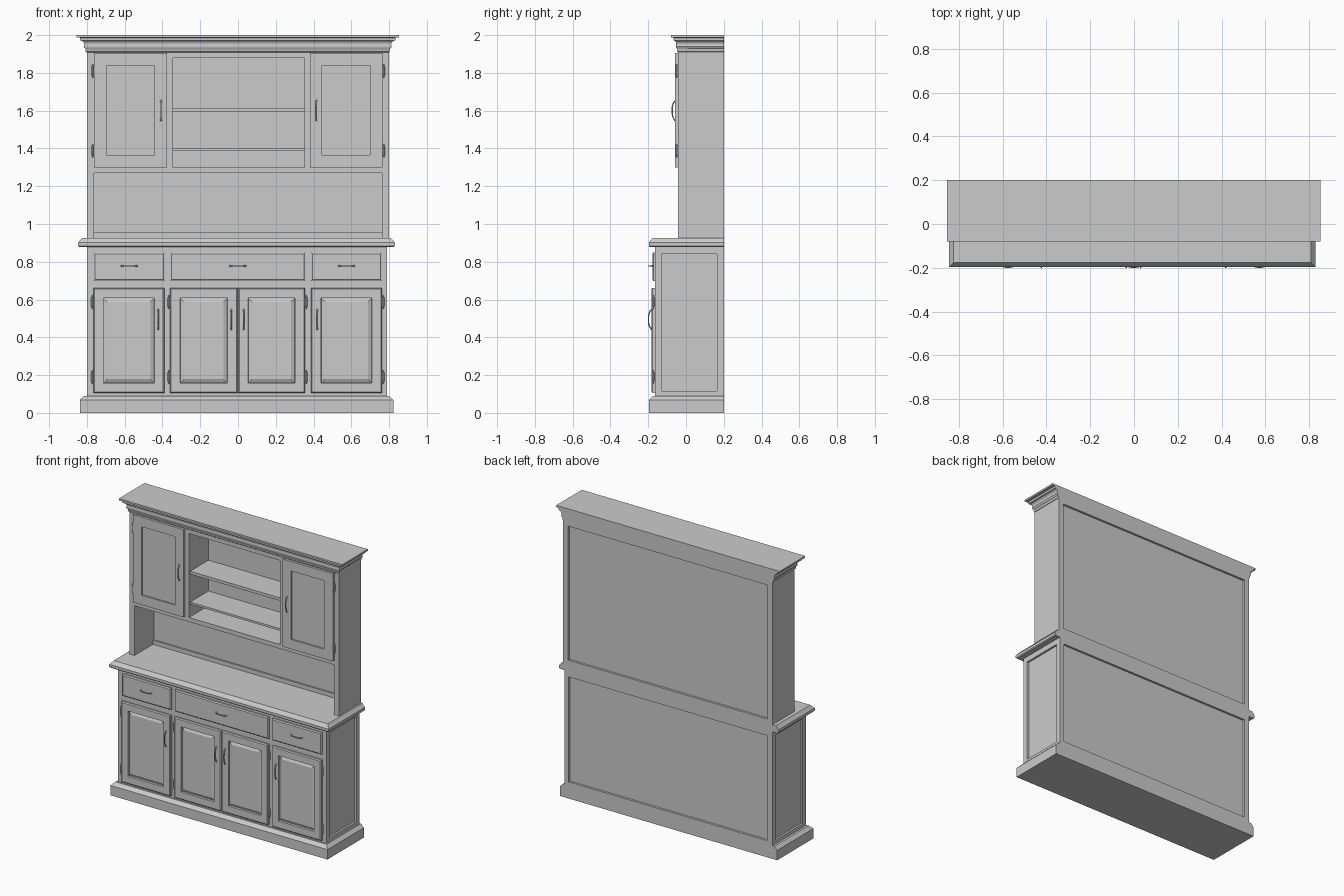
import bpy, bmesh, math
from mathutils import Vector

if "Cube" in bpy.data.objects:
    bpy.data.objects.remove(bpy.data.objects["Cube"])


def loft(name, rings, axis='z', smooth=False):
    """Skin rectangles (u0, u1, v0, v1, w) stacked along an axis and cap both ends."""
    bm = bmesh.new()
    prev = first = None
    for u0, u1, v0, v1, w in rings:
        pts = [(u0, v0), (u1, v0), (u1, v1), (u0, v1)]
        cur = [bm.verts.new((u, v, w) if axis == 'z' else (u, w, v)) for u, v in pts]
        if prev:
            for i in range(4):
                j = (i + 1) % 4
                bm.faces.new((prev[i], prev[j], cur[j], cur[i]))
        else:
            first = cur
        prev = cur
    bm.faces.new(first)
    bm.faces.new(prev)
    bmesh.ops.recalc_face_normals(bm, faces=bm.faces)
    me = bpy.data.meshes.new(name)
    bm.to_mesh(me)
    bm.free()
    ob = bpy.data.objects.new(name, me)
    bpy.context.collection.objects.link(ob)
    if smooth:
        finish(ob)
    return ob


def finish(ob, convert=False):
    bpy.ops.object.select_all(action='DESELECT')
    ob.select_set(True)
    bpy.context.view_layer.objects.active = ob
    if convert:
        bpy.ops.object.convert(target='MESH')
    bpy.ops.object.shade_smooth_by_angle(angle=math.radians(35))


def box(name, x0, x1, y0, y1, z0, z1):
    return loft(name, [(x0, x1, y0, y1, z0), (x0, x1, y0, y1, z1)])


def front(name, x0, x1, z0, z1, steps):
    """Door or drawer front: steps are (inset, y) from the back outwards."""
    return loft(name, [(x0 + i, x1 - i, z0 + i, z1 - i, y) for i, y in steps], 'y')


def tube(name, pts, radius):
    """Round bar through (x, y, z, radius factor) points."""
    cu = bpy.data.curves.new(name, 'CURVE')
    cu.dimensions = '3D'
    cu.bevel_depth = radius
    cu.bevel_resolution = 2
    cu.use_fill_caps = True
    sp = cu.splines.new('POLY')
    sp.points.add(len(pts) - 1)
    for p, (x, y, z, r) in zip(sp.points, pts):
        p.co = (x, y, z, 1)
        p.radius = r
    ob = bpy.data.objects.new(name, cu)
    bpy.context.collection.objects.link(ob)
    finish(ob, True)


def handle(name, x, y, z, half, depth, along):
    """Bow handle with thickened ends, along x or z."""
    pts = []
    for k in range(13):
        t = k / 6 - 1
        s, d = t * half, depth * (1 - t ** 4) * (0.8 + 0.2 * (1 - t * t))
        r = 1.4 if abs(t) > 0.9 else 1.0
        o = Vector((s, 0, 0)) if along == 'x' else Vector((0, 0, s))
        pts.append((x + o.x, y - d, z + o.z, r))
    tube(name, pts, 0.0035)


def hinge(name, x, y, z):
    prof = [(-.036, .2), (-.031, .7), (-.027, .5), (-.024, 1), (.024, 1),
            (.027, .5), (.031, .7), (.036, .2)]
    tube(name, [(x, y, z + h, r) for h, r in prof], 0.006)


BACK = 0.2

# Plinth and worktop with chamfered edges on three sides
def slab(name, x0, x1, y0, steps):
    loft(name, [(x0 + i, x1 - i, y0 + i, BACK, z) for i, z in steps])

slab("plinth", -.837, .822, -.197, [(0, 0), (0, .068), (.022, .09)])
slab("worktop", -.846, .830, -.197, [(.006, .878), (0, .884), (0, .902), (.02, .926)])

# Lower carcass: core plus raised framing on the sides and back
LX0, LX1, LF = -.80, .79, -.165
box("lower_carcass", LX0 + .014, LX1 - .014, LF, .185, .085, .88)
for tag, a, b in (("left", LX0, LX0 + .014), ("right", LX1 - .014, LX1)):
    box(f"side_front_stile_{tag}", a, b, LF, LF + .035, .085, .88)
    box(f"side_back_stile_{tag}", a, b, BACK - .035, BACK, .085, .88)
    box(f"side_top_rail_{tag}", a, b, LF + .035, BACK - .035, .84, .88)
    box(f"side_bottom_rail_{tag}", a, b, LF + .035, BACK - .035, .085, .115)
for tag, a, b in (("left", LX0 + .014, -.76), ("right", .757, LX1 - .014)):
    box(f"back_stile_{tag}", a, b, .185, BACK, .085, .88)
box("back_lower_top_rail", -.76, .757, .185, BACK, .84, .88)
box("back_lower_bottom_rail", -.76, .757, .185, BACK, .085, .115)

# Drawers with handles
for tag, a, b in (("left", -.764, -.387), ("centre", -.36, .358), ("right", .386, .762)):
    front(f"drawer_{tag}", a, b, .698, .85,
          [(0, LF), (0, LF - .008), (.004, LF - .009), (.008, LF - .013)])
    handle(f"drawer_handle_{tag}", (a + b) / 2, LF - .012, .778, .042, .02, 'x')

# Lower doors with raised panels, bow handles and hinges
lower_doors = (("outer_left", -.766, -.39, -.423, -.772), ("inner_left", -.36, -.003, -.036, -.367),
               ("inner_right", .001, .355, .03, .362), ("outer_right", .386, .762, .42, .769))
for tag, a, b, hx, gx in lower_doors:
    front(f"lower_door_{tag}", a, b, .105, .662,
          [(0, LF), (0, LF - .012), (.006, LF - .018), (.053, LF - .018), (.055, LF - .006),
           (.058, LF - .006), (.074, LF - .014)])
    handle(f"lower_door_handle_{tag}", hx, LF - .016, .495, .053, .018, 'z')
    for z in (.19, .587):
        hinge("lower_hinge", gx, LF - .008, z)

# Upper carcass: sides, dividers, shelves, boards
UF = -.042
for tag, a, b in (("left", -.80, -.762), ("right", .762, .80)):
    box(f"upper_side_{tag}", a, b, UF, BACK, .92, 1.95)
for tag, a, b in (("left", -.376, -.345), ("right", .352, .38)):
    box(f"divider_{tag}", a, b, UF, .172, 1.30, 1.88)
box("upper_deck", -.762, .762, UF, .172, 1.27, 1.30)
box("upper_top_board", -.762, .762, UF, BACK, 1.88, 1.95)
box("shelf_upper", -.345, .352, UF + .012, .172, 1.595, 1.615)
box("shelf_lower", -.345, .352, UF + .012, .172, 1.388, 1.402)
box("back_panel", -.762, .762, .17, .185, .94, 1.89)
box("back_upper_bottom_rail", -.762, .762, .16, BACK, .92, .955)

# Upper doors with recessed panels
for tag, a, b, hx, gx in (("left", -.762, -.376, -.408, -.769), ("right", .38, .765, .415, .772)):
    front(f"upper_door_{tag}", a, b, 1.30, 1.905,
          [(0, UF), (0, UF - .016), (.066, UF - .016), (.066, UF - .005)])
    handle(f"upper_door_handle_{tag}", hx, UF - .015, 1.60, .053, .016, 'z')
    for z in (1.387, 1.81):
        hinge("upper_hinge", gx, UF - .008, z)

# Moulded cornice: bead, cove and top slab, flush at the back
profile = [(0, 1.908), (.006, 1.912), (.008, 1.928), (.014, 1.933), (.017, 1.941), (.014, 1.949)]
profile += [(.014 + .02 * (1 - math.cos(t * math.pi / 10)), 1.951 + .02 * math.sin(t * math.pi / 10))
            for t in range(6)]
profile += [(.036, 1.971), (.036, 1.986), (.055, 1.988), (.055, 2.0)]
loft("cornice", [(-.80 - o, .797 + o, UF - .69 * o, BACK, z) for o, z in profile], smooth=True)
